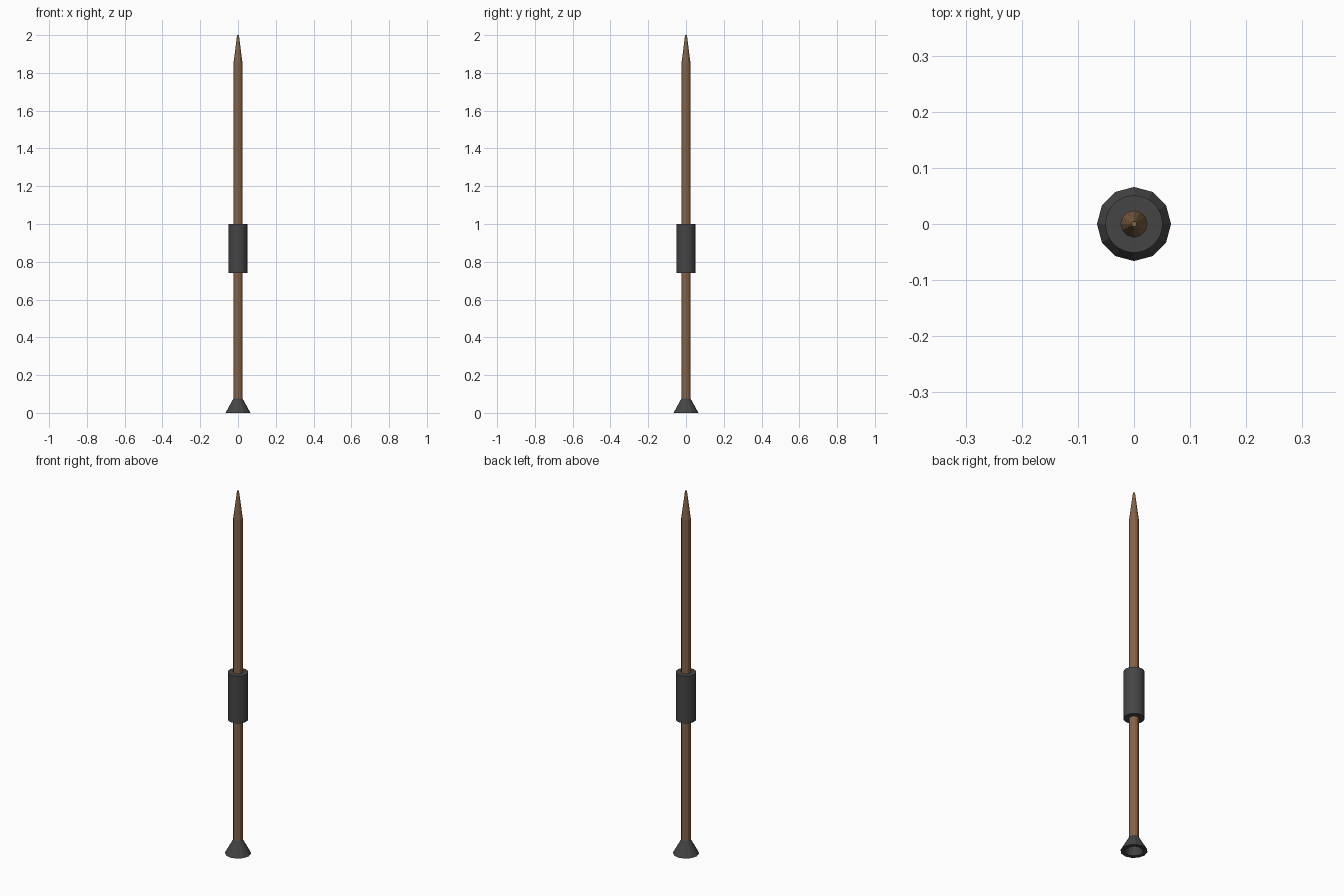
import bpy, bmesh, math

if "Cube" in bpy.data.objects:
    bpy.data.objects.remove(bpy.data.objects["Cube"])


def material(name, color):
    m = bpy.data.materials.new(name)
    m.diffuse_color = color
    m.use_nodes = True
    m.node_tree.nodes["Principled BSDF"].inputs["Base Color"].default_value = m.diffuse_color
    return m


def lathe(name, profile, sides, mat, smooth=False):
    """Revolve (radius, z) points around z; a radius of 0 closes to a point."""
    bm = bmesh.new()
    rings = []
    for r, z in profile:
        n = sides if r > 0 else 1
        rings.append([bm.verts.new((r * math.cos(math.tau * i / sides),
                                    r * math.sin(math.tau * i / sides), z)) for i in range(n)])
    for a, b in zip(rings, rings[1:]):
        for i in range(sides):
            j = (i + 1) % sides
            quad = [a[i % len(a)], a[j % len(a)], b[j % len(b)], b[i % len(b)]]
            bm.faces.new(list(dict.fromkeys(quad)))
    bmesh.ops.recalc_face_normals(bm, faces=bm.faces)
    mesh = bpy.data.meshes.new(name)
    bm.to_mesh(mesh)
    bm.free()
    mesh.materials.append(mat)
    ob = bpy.data.objects.new(name, mesh)
    bpy.context.collection.objects.link(ob)
    if smooth:
        bpy.context.view_layer.objects.active = ob
        ob.select_set(True)
        bpy.ops.object.shade_smooth_by_angle(angle=math.radians(35))
        ob.select_set(False)
    return ob


wood = material("wood", (0.23, 0.125, 0.06, 1))
iron = material("iron", (0.06, 0.06, 0.06, 1))

# Wooden pole with a sharpened tip
lathe("pole", [(0, 0.06), (0.024, 0.06), (0.024, 1.85), (0.005, 2.0), (0, 2.0)], 12, wood)

# Cylindrical grip sleeve around the middle
lathe("grip_sleeve", [(0, 0.74), (0.051, 0.74), (0.051, 1.0), (0, 1.0)], 32, iron, True)

# Flared foot, hollow underneath
lathe("flared_foot", [(0.022, 0.08), (0.066, 0), (0.045, 0), (0.02, 0.06), (0, 0.06)], 12, iron)
